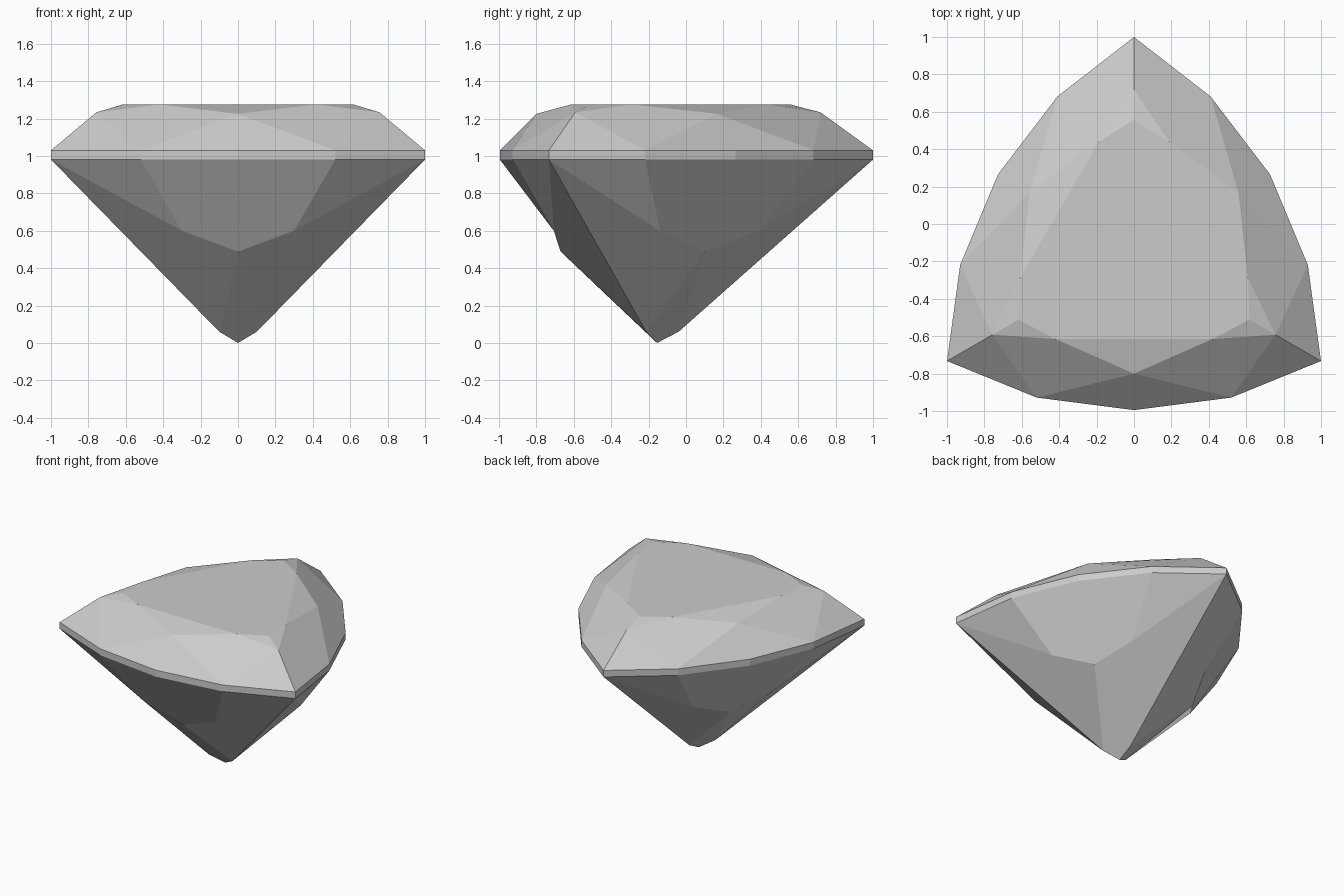
import bpy
import bmesh
from math import radians
from mathutils import Matrix, Vector

cube = bpy.data.objects.get("Cube")
if cube:
    bpy.data.objects.remove(cube)

CENTRE = Vector((0, -0.155, 0))
GIRDLE_LOW, GIRDLE_TOP = 0.98, 1.03

# Facet corners of one side, measured from the gem's axis; x is mirrored
POINTS = {
    "table_edge": (0.42, -0.46, 1.275),
    "table_corner": (0.617, -0.356, 1.275),
    "crown_mid": (0, -0.645, 1.225),
    "crown_corner": (0.757, -0.437, 1.233),
    "rim_corner": (1.0, -0.577, 0),
    "rim_side": (0.52, -0.773, 0),
    "rim_mid": (0, -0.84, 0),
    "belly_mid": (0, -0.515, 0.488),
    "belly_side": (0.3, -0.552, 0.6),
    "tip_corner": (0.1, -0.058, 0.06),
    "culet": (0, 0, 0),
}

bm = bmesh.new()


def point(name, side, turn, z=None):
    x, y, height = POINTS[name]
    local = Vector((x * side, y, height if z is None else z))
    return Matrix.Rotation(radians(120 * turn), 3, "Z") @ local + CENTRE


def facet(corners):
    bm.faces.new([bm.verts.new(c) for c in corners])


table = []
for turn in range(3):
    def p(name, side=1, z=None):
        return point(name, side, turn, z)

    def low(name, side=1):
        return p(name, side, GIRDLE_LOW)

    def top(name, side=1):
        return p(name, side, GIRDLE_TOP)

    table += [p("table_edge", -1), p("table_edge"), p("table_corner")]

    # Facets in the middle of each side
    facet([p("table_edge", -1), p("table_edge"), p("crown_mid")])
    facet([p("crown_mid"), top("rim_side", -1), top("rim_mid"), top("rim_side")])
    facet([low("rim_side", -1), low("rim_mid"), low("rim_side"),
           p("belly_side"), p("belly_mid"), p("belly_side", -1)])
    facet([p("belly_mid"), p("tip_corner"), p("culet"), p("tip_corner", -1)])

    # Mirrored facets towards the two corners
    for s in (-1, 1):
        facet([p("crown_mid"), p("table_edge", s), p("crown_corner", s), top("rim_side", s)])
        facet([p("crown_corner", s), p("table_corner", s), p("table_edge", s)])
        facet([p("crown_corner", s), top("rim_corner", s), top("rim_side", s)])
        facet([low("rim_corner", s), low("rim_side", s), p("belly_side", s)])
        facet([low("rim_corner", s), p("belly_side", s), p("belly_mid"), p("tip_corner", s)])
        # Girdle band
        for a, b in (("rim_corner", "rim_side"), ("rim_side", "rim_mid")):
            facet([low(a, s), low(b, s), top(b, s), top(a, s)])
facet(table)

bmesh.ops.remove_doubles(bm, verts=bm.verts[:], dist=0.005)
bmesh.ops.recalc_face_normals(bm, faces=bm.faces[:])

mesh = bpy.data.meshes.new("gemstone")
bm.to_mesh(mesh)
bm.free()
gem = bpy.data.objects.new("gemstone", mesh)
bpy.context.collection.objects.link(gem)

# Single pale grey material
grey = bpy.data.materials.new("pale_grey")
grey.use_nodes = True
colour = (0.6, 0.6, 0.6, 1)
grey.diffuse_color = colour
grey.node_tree.nodes["Principled BSDF"].inputs["Base Color"].default_value = colour
mesh.materials.append(grey)
